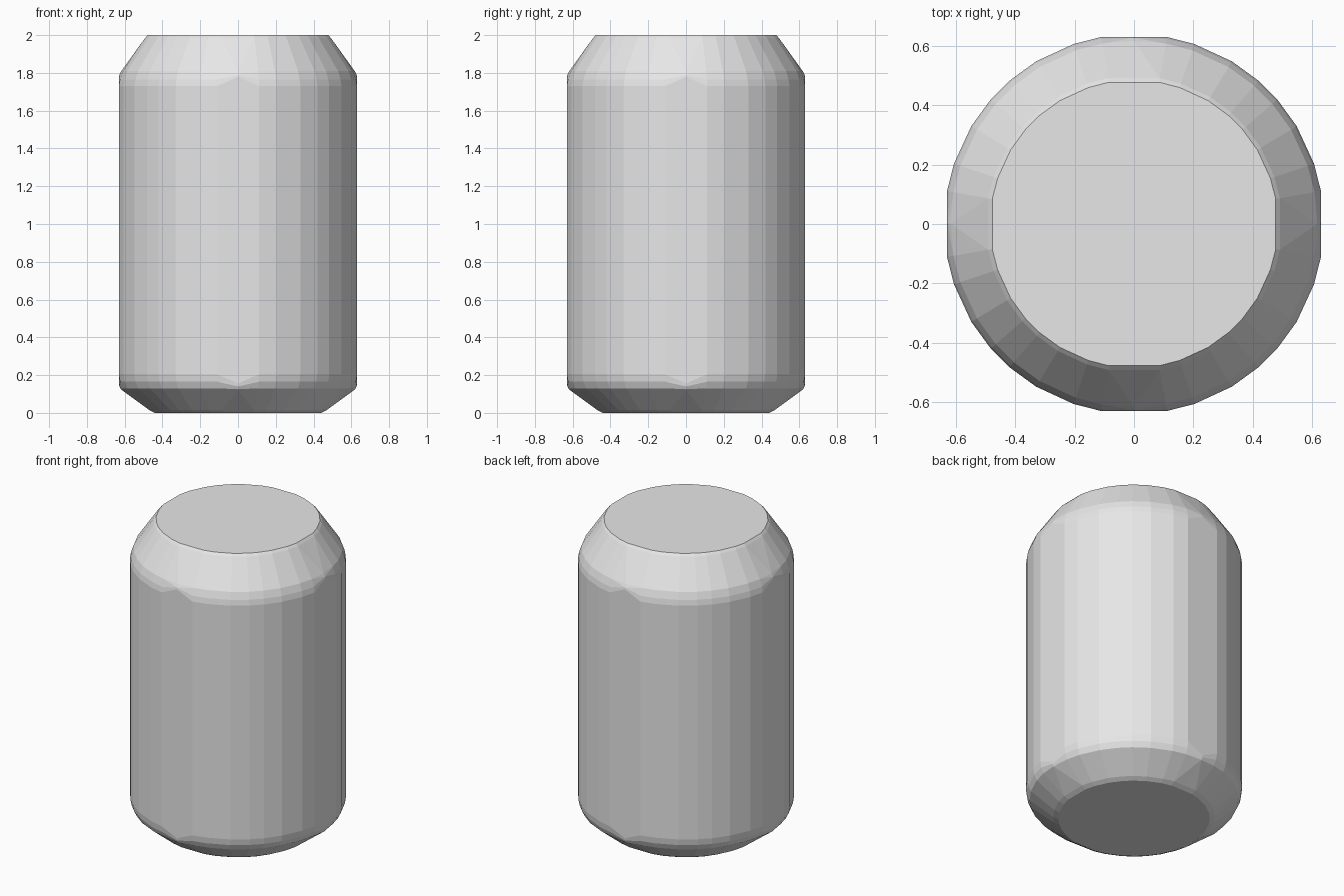
import bpy, bmesh
from math import radians, cos, sin

cube = bpy.data.objects.get("Cube")
if cube:
    bpy.data.objects.remove(cube, do_unlink=True)

grey = bpy.data.materials.new("plain grey")
grey.use_nodes = True
colour = (0.8, 0.8, 0.8, 1)
grey.diffuse_color = colour
grey.node_tree.nodes["Principled BSDF"].inputs["Base Color"].default_value = colour

# Uneven facet angles within one quarter, repeated four times
QUARTER = [0, 10, 18.5, 31, 41, 49, 59, 71.5, 80]
ANGLES = [q * 90 + a for q in range(4) for a in QUARTER]
RADIUS, FLAT = 0.64, 0.63

# Rings from base to lid: scale and height at the facets,
# then scale and height at the middle of the four wide panels
RINGS = [
    (0.70, 0.0, 0.70, 0.0),
    (0.745, 0.015, 0.745, 0.015),
    (0.965, 0.13, 0.985, 0.125),
    (0.99, 0.165, 0.997, 0.14),
    (1.0, 0.205, 1.0, 0.155),
    (1.0, 1.73, 1.0, 1.78),
    (0.99, 1.765, 0.997, 1.79),
    (0.965, 1.81, 0.98, 1.81),
    (0.78, 1.985, 0.78, 1.985),
    (0.758, 2.0, 0.758, 2.0),
]


def make_ring(bm, scale, z, flat_scale, flat_z):
    verts = []
    for a in ANGLES:
        middle = a % 90 == 0
        r = FLAT * flat_scale if middle else RADIUS * scale
        t = radians(a)
        verts.append(bm.verts.new((r * cos(t), r * sin(t), flat_z if middle else z)))
    return verts


# Can body with bevelled shoulder and foot
bm = bmesh.new()
rings = [make_ring(bm, *row) for row in RINGS]
count = len(ANGLES)
bands = []
for low, high in zip(rings, rings[1:]):
    for i in range(count):
        j = (i + 1) % count
        bands.append(bm.faces.new((low[i], low[j], high[j], high[i])))
bmesh.ops.triangulate(bm, faces=bands, quad_method="SHORT_EDGE")

# Flat base and lid
bm.faces.new(list(reversed(rings[0])))
bm.faces.new(rings[-1])
bmesh.ops.recalc_face_normals(bm, faces=bm.faces)

mesh = bpy.data.meshes.new("can_body")
bm.to_mesh(mesh)
bm.free()
mesh.materials.append(grey)
body = bpy.data.objects.new("can_body", mesh)
bpy.context.collection.objects.link(body)
